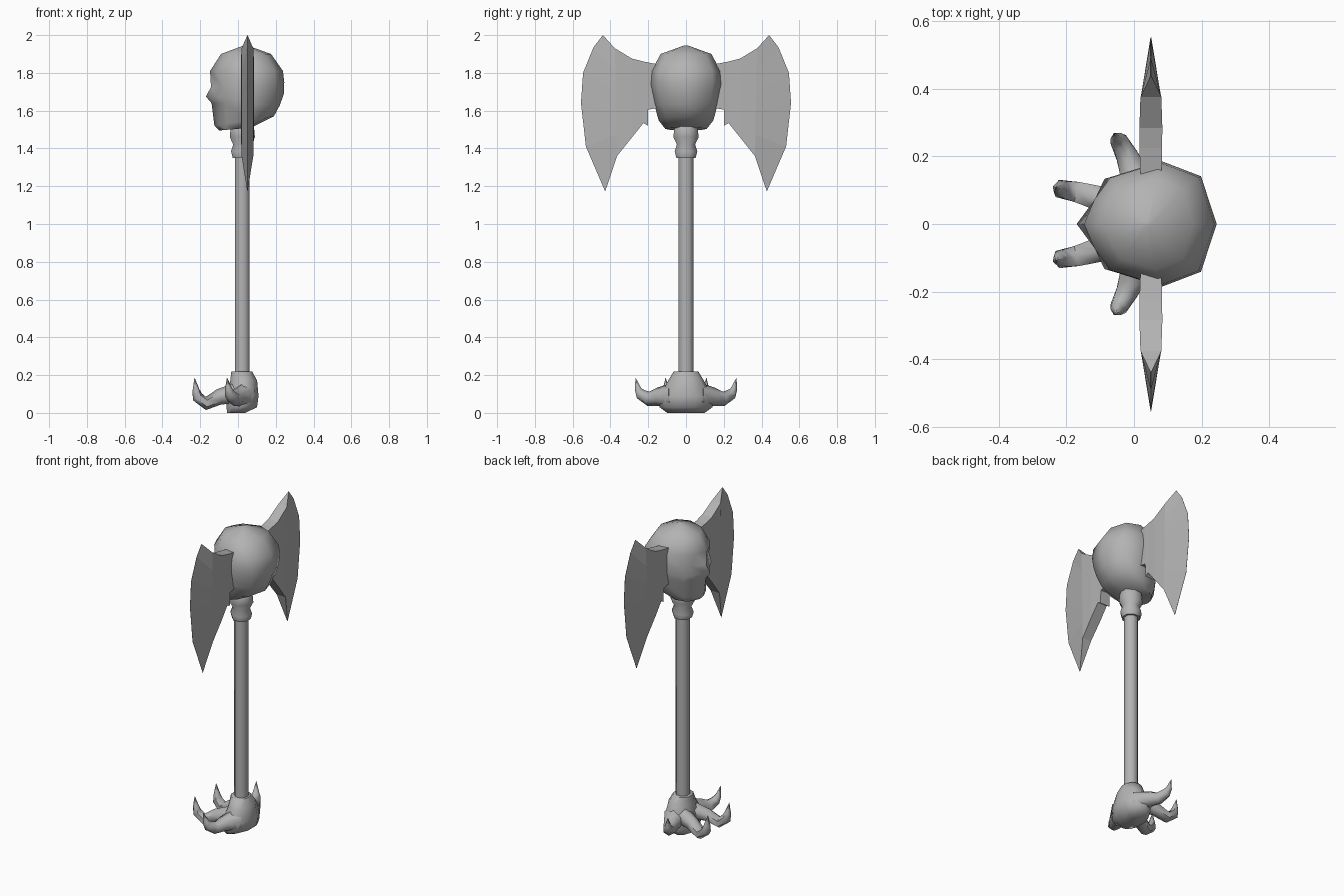
import bpy, math
from mathutils import Vector

if "Cube" in bpy.data.objects:
    bpy.data.objects.remove(bpy.data.objects["Cube"])

GREY = (0.45, 0.45, 0.45, 1)
mat = bpy.data.materials.new("stone grey")
mat.use_nodes = True
mat.diffuse_color = GREY
mat.node_tree.nodes["Principled BSDF"].inputs["Base Color"].default_value = GREY


def loft(name, rings, smooth=60):
    """Skin closed rings of equal length and cap both ends."""
    n = len(rings[0])
    verts = [p for ring in rings for p in ring]
    faces = [(r * n + i, r * n + (i + 1) % n, (r + 1) * n + (i + 1) % n, (r + 1) * n + i)
             for r in range(len(rings) - 1) for i in range(n)]
    faces += [tuple(reversed(range(n))), tuple(range(len(verts) - n, len(verts)))]
    mesh = bpy.data.meshes.new(name)
    mesh.from_pydata(verts, [], faces)
    mesh.materials.append(mat)
    obj = bpy.data.objects.new(name, mesh)
    bpy.context.collection.objects.link(obj)
    bpy.ops.object.select_all(action="DESELECT")
    obj.select_set(True)
    bpy.context.view_layer.objects.active = obj
    bpy.ops.object.mode_set(mode="EDIT")
    bpy.ops.mesh.select_all(action="SELECT")
    bpy.ops.mesh.remove_doubles(threshold=0.0005)
    bpy.ops.mesh.normals_make_consistent(inside=False)
    bpy.ops.object.mode_set(mode="OBJECT")
    if smooth:
        bpy.ops.object.shade_smooth_by_angle(angle=math.radians(smooth))
    return obj


def ellipse(cx, z, rx, ry, n=8):
    angles = [math.tau * (i + 0.5) / n for i in range(n)]
    return [Vector((cx + rx * math.cos(a), ry * math.sin(a), z)) for a in angles]


def tube(name, path, sides=6):
    """Tapered tube along (x, y, z, radius) points."""
    pts = [Vector(p[:3]) for p in path]
    rings = []
    for i, p in enumerate(pts):
        d = pts[min(i + 1, len(pts) - 1)] - pts[max(i - 1, 0)]
        q = d.to_track_quat("Z", "Y")
        rings.append([p + q @ v for v in ellipse(0, 0, path[i][3], path[i][3], sides)])
    return loft(name, rings)


# Shaft and collar
AXIS = 0.023
loft("shaft", [ellipse(AXIS, z, 0.042, 0.042) for z in (0.18, 1.38)])
collar = [(1.35, 0.055), (1.385, 0.065), (1.42, 0.052), (1.46, 0.072), (1.5, 0.068), (1.55, 0.05)]
loft("collar", [ellipse(AXIS, z, r, r) for z, r in collar])

# Skull: front z, back z, front x, back x, half width, eye dent
SKULL = [(1.495, 1.51, -0.10, 0.07, 0.11, 0),
         (1.52, 1.57, -0.125, 0.19, 0.145, 0),
         (1.64, 1.63, -0.14, 0.222, 0.168, 0.015),
         (1.675, 1.69, -0.17, 0.243, 0.178, 0.02),
         (1.725, 1.75, -0.143, 0.245, 0.186, 0.025),
         (1.81, 1.81, -0.148, 0.238, 0.182, 0),
         (1.90, 1.90, -0.09, 0.175, 0.135, 0),
         (1.945, 1.945, 0.03, 0.05, 0.01, 0)]
HALF = [(0.08, 0.4), (0.2, 0.75), (0.58, 1), (0.88, 0.76)]
rings = []
for zf, zb, xf, xb, w, dent in SKULL:
    side = [(u, v, dent if k == 0 else 0) for k, (u, v) in enumerate(HALF)]
    outline = [(0, 0, 0)] + side + [(1, 0, 0)] + [(u, -v, d) for u, v, d in reversed(side)]
    rings.append([Vector((xf + (xb - xf) * u + d, v * w, zf + (zb - zf) * u)) for u, v, d in outline])
loft("skull", rings)

# Axe blades: columns of (y, top z, bottom y, bottom z, half thickness)
BLADE_X = 0.05
COLUMNS = [(0.12, 1.84, 0.12, 1.62, 0.03),
           (0.2, 1.855, 0.2, 1.605, 0.033),
           (0.202, 1.856, 0.202, 1.52, 0.033),
           (0.225, 1.86, 0.225, 1.535, 0.033),
           (0.285, 1.875, 0.285, 1.46, 0.034),
           (0.376, 1.93, 0.365, 1.36, 0.031)]
EDGE = [(0.44, 2.0), (0.49, 1.935), (0.545, 1.80), (0.556, 1.64), (0.53, 1.41), (0.428, 1.172)]
for label, s in (("left", 1), ("right", -1)):
    rings = []
    for yt, zt, yb, zb, t in COLUMNS:
        col = [(yt + (yb - yt) * k / 5, zt + (zb - zt) * k / 5) for k in range(6)]
        rings.append([Vector((BLADE_X + t, s * y, z)) for y, z in col]
                     + [Vector((BLADE_X - t, s * y, z)) for y, z in reversed(col)])
    # Both sides of the blade meet along the cutting edge
    rings.append([Vector((BLADE_X + 0.0005, s * y, z)) for y, z in EDGE]
                 + [Vector((BLADE_X - 0.0005, s * y, z)) for y, z in reversed(EDGE)])
    loft(label + "_blade", rings, 0)

# Clawed foot
PALM = [(0, -0.01, 0.05, 0.1), (0.03, 0.02, 0.085, 0.14), (0.09, 0.025, 0.088, 0.14),
        (0.17, 0.03, 0.075, 0.095), (0.22, 0.02, 0.058, 0.065)]
loft("palm", [ellipse(cx, z, rx, ry, 10) for z, cx, rx, ry in PALM])
INNER = [(0.02, 0.04, 0.11, 0.06), (-0.1, 0.075, 0.085, 0.042), (-0.17, 0.095, 0.05, 0.035),
         (-0.215, 0.103, 0.085, 0.03), (-0.222, 0.105, 0.12, 0.02), (-0.23, 0.108, 0.185, 0.001)]
OUTER = [(0.03, 0.07, 0.09, 0.07), (0.0, 0.15, 0.085, 0.048), (-0.02, 0.2, 0.075, 0.038),
         (-0.042, 0.242, 0.1, 0.03), (-0.05, 0.253, 0.125, 0.02), (-0.058, 0.267, 0.185, 0.001)]
for label, s in (("left", 1), ("right", -1)):
    for part, path in (("inner", INNER), ("outer", OUTER)):
        tube(f"{label}_{part}_claw", [(x, s * y, z, r) for x, y, z, r in path])
